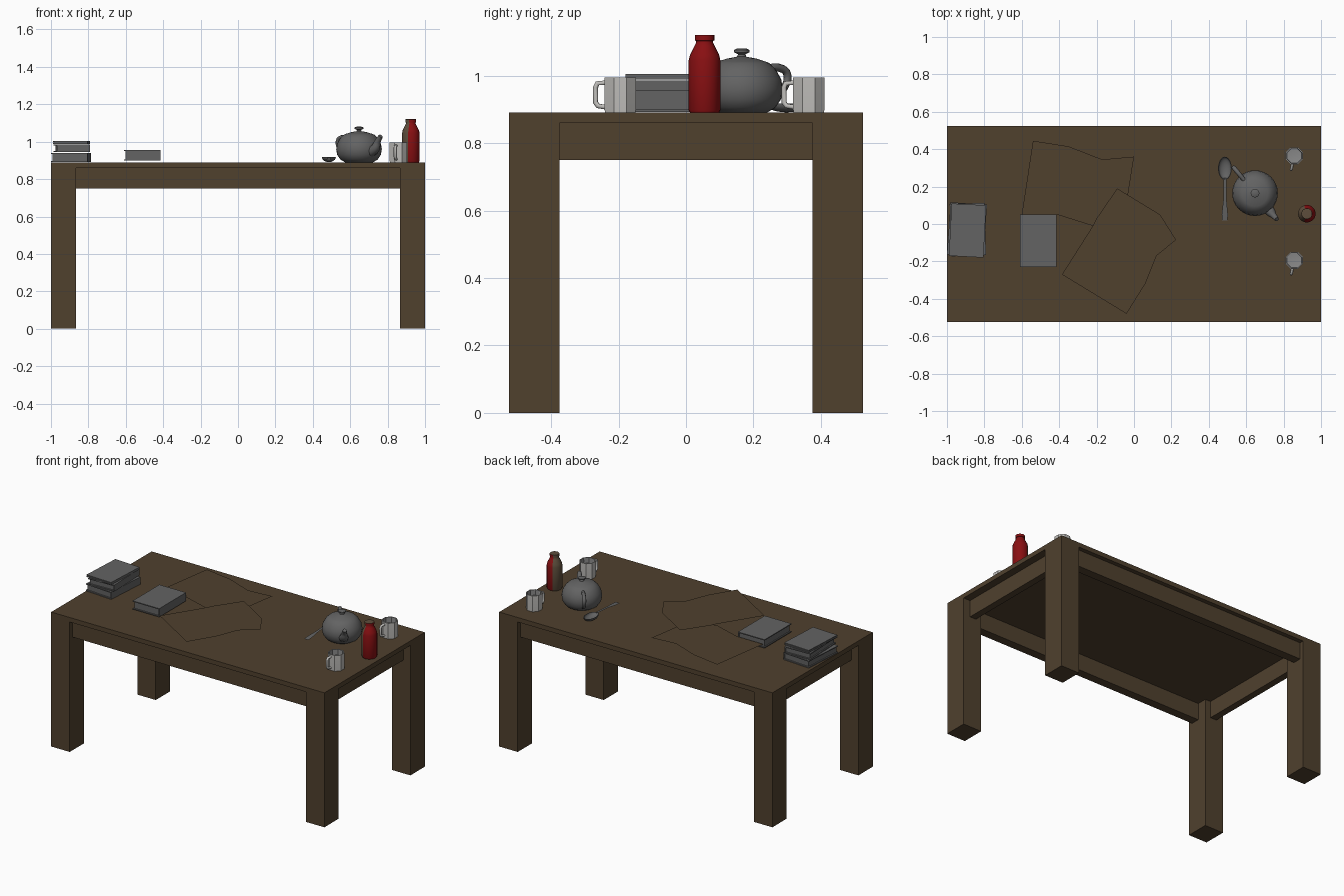
import bpy, bmesh, math
from mathutils import Vector, Matrix

if "Cube" in bpy.data.objects:
    bpy.data.objects.remove(bpy.data.objects["Cube"])


def material(name, rgb):
    m = bpy.data.materials.new(name)
    m.diffuse_color = (*rgb, 1)
    m.use_nodes = True
    m.node_tree.nodes["Principled BSDF"].inputs["Base Color"].default_value = m.diffuse_color
    return m


WOOD = material("dark_wood", (0.08, 0.052, 0.027))
GREY = material("mid_grey", (0.125, 0.125, 0.125))
WHITE = material("off_white", (0.52, 0.51, 0.49))
INNER = material("cup_inside_grey", (0.25, 0.25, 0.25))
RED = material("bottle_red", (0.25, 0.005, 0.006))
OLIVE = material("bottle_brown", (0.11, 0.075, 0.045))
TOP = 0.89


def finish(name, bm, *mats, smooth=None):
    bmesh.ops.recalc_face_normals(bm, faces=bm.faces)
    me = bpy.data.meshes.new(name)
    bm.to_mesh(me)
    bm.free()
    ob = bpy.data.objects.new(name, me)
    bpy.context.collection.objects.link(ob)
    for m in mats:
        me.materials.append(m)
    if smooth:
        bpy.ops.object.select_all(action='DESELECT')
        ob.select_set(True)
        bpy.context.view_layer.objects.active = ob
        bpy.ops.object.shade_smooth_by_angle(angle=math.radians(smooth))
    return ob


def add_box(bm, lo, hi):
    lo, hi = Vector(lo), Vector(hi)
    d = hi - lo
    bmesh.ops.create_cube(bm, size=1, matrix=Matrix.Translation((lo + hi) / 2) @ Matrix.Diagonal((*d, 1)))


def box(name, lo, hi, mat):
    bm = bmesh.new()
    add_box(bm, lo, hi)
    return finish(name, bm, mat)


def lathe(name, profile, x, y, sides, mats, smooth=40, rule=None, turn=0.0):
    """Spin (radius, z) points around a vertical axis at x, y."""
    bm = bmesh.new()
    rings = []
    for r, z in profile:
        if r == 0:
            rings.append([bm.verts.new((0, 0, z))] * sides)
        else:
            rings.append([bm.verts.new((r * math.cos(turn + math.tau * i / sides),
                                        r * math.sin(turn + math.tau * i / sides), z)) for i in range(sides)])
    for a, b in zip(rings, rings[1:]):
        for i in range(sides):
            j = (i + 1) % sides
            f = bm.faces.new(list(dict.fromkeys((a[i], a[j], b[j], b[i]))))
            if rule:
                f.material_index = rule(f.calc_center_median())
    ob = finish(name, bm, *mats, smooth=smooth)
    ob.location = (x, y, 0)
    return ob


def tube(name, pts, mat, res=2, spline_type='BEZIER'):
    """Round tube through (x, y, z, radius) points."""
    cu = bpy.data.curves.new(name, 'CURVE')
    cu.dimensions = '3D'
    cu.bevel_depth = 1
    cu.bevel_resolution = res
    cu.resolution_u = 5
    cu.use_fill_caps = True
    s = cu.splines.new(spline_type)
    target = s.bezier_points if spline_type == 'BEZIER' else s.points
    target.add(len(pts) - 1)
    for p, (x, y, z, r) in zip(target, pts):
        if spline_type == 'BEZIER':
            p.co = (x, y, z)
            p.handle_left_type = p.handle_right_type = 'AUTO'
        else:
            p.co = (x, y, z, 1)
        p.radius = r
    ob = bpy.data.objects.new(name, cu)
    bpy.context.collection.objects.link(ob)
    cu.materials.append(mat)
    return ob


# Table: top board, four legs flush with it, inset aprons
box("table_top", (-1, -0.525, 0.86), (1, 0.525, TOP), WOOD)
for sx, a in ((-1, "left"), (1, "right")):
    for sy, b in ((-1, "front"), (1, "back")):
        xs, ys = sorted((sx, sx * 0.865)), sorted((sy * 0.525, sy * 0.375))
        box(f"{b}_{a}_leg", (xs[0], ys[0], 0), (xs[1], ys[1], 0.86), WOOD)
    xs = sorted((sx * 0.95, sx * 0.905))
    box(f"{a}_apron", (xs[0], -0.376, 0.75), (xs[1], 0.376, 0.86), WOOD)
for sy, b in ((-1, "front"), (1, "back")):
    ys = sorted((sy * 0.497, sy * 0.44))
    box(f"{b}_apron", (-0.866, ys[0], 0.75), (0.866, ys[1], 0.86), WOOD)


# Books: two covers, a page block and a spine
def book(name, x, y, z, h, w=0.195, d=0.28, deg=0, spine=1):
    bm = bmesh.new()
    t = 0.006
    add_box(bm, (-w / 2, -d / 2, 0), (w / 2, d / 2, t))
    add_box(bm, (-w / 2, -d / 2, h - t), (w / 2, d / 2, h))
    xs = sorted((spine * w / 2, spine * (w / 2 - t)))
    add_box(bm, (xs[0], -d / 2, t), (xs[1], d / 2, h - t))
    xs = sorted((spine * (w / 2 - t), -spine * (w / 2 - 0.008)))
    add_box(bm, (xs[0], -d / 2 + 0.008, t), (xs[1], d / 2 - 0.008, h - t))
    ob = finish(name, bm, GREY)
    ob.location = (x, y, z)
    ob.rotation_euler.z = math.radians(deg)


book("single_book", -0.513, -0.09, 0.9, 0.056)
book("stack_book_bottom", -0.893, -0.03, 0.892, 0.048, deg=-4)
book("stack_book_middle", -0.888, -0.03, 0.944, 0.042, w=0.185, deg=2)
book("stack_book_top", -0.89, -0.035, 0.989, 0.016, w=0.185, deg=-3)


# Loose sheets hovering just over the table top
def sheet(name, outline, z):
    bm = bmesh.new()
    f = bm.faces.new([bm.verts.new((x, y, z)) for x, y in outline])
    bmesh.ops.solidify(bm, geom=[f], thickness=0.002)
    finish(name, bm, WOOD)


sheet("back_sheet", [(-0.54, 0.445), (-0.6, 0.05), (-0.41, 0.05), (-0.22, -0.01),
                     (-0.06, 0.02), (-0.03, 0.17), (0, 0.36), (-0.17, 0.345), (-0.35, 0.415)], 0.924)
sheet("front_sheet", [(-0.09, 0.19), (-0.2, 0.03), (-0.22, -0.01), (-0.385, -0.27), (-0.04, -0.48),
                      (0.06, -0.32), (0.12, -0.17), (0.225, -0.085), (0.14, 0.05)], 0.933)

# Teapot: lathed body with lid and knob, spout and handle
PX, PY = 0.647, 0.165
lathe("teapot_body", [(0, TOP), (0.075, TOP), (0.1, 0.905), (0.117, 0.93), (0.122, 0.96), (0.117, 0.99),
                      (0.1, 1.02), (0.082, 1.037), (0.07, 1.042), (0.045, 1.05), (0.014, 1.056), (0.011, 1.063),
                      (0.023, 1.069), (0.023, 1.076), (0.012, 1.081), (0, 1.081)], PX, PY, 32, [GREY])
D = Vector((0.64, -0.77))


def on_pot(rows):
    return [(PX + D.x * a, PY + D.y * a, z, r) for a, z, r in rows]


tube("teapot_spout", on_pot([(0.09, 0.945, 0.034), (0.135, 0.965, 0.025),
                             (0.155, 1.0, 0.017), (0.182, 1.03, 0.012)]), GREY)
tube("teapot_handle", on_pot([(-0.09, 1.02, 0.011), (-0.145, 1.023, 0.012), (-0.175, 1.005, 0.012),
                              (-0.165, 0.965, 0.011), (-0.115, 0.93, 0.01)]), GREY)

# Spoon: hollow bowl and a flat tapering handle
bm = bmesh.new()
bmesh.ops.create_uvsphere(bm, u_segments=20, v_segments=12, radius=1)
bmesh.ops.delete(bm, geom=[v for v in bm.verts if v.co.z > 0.01], context='VERTS')
bmesh.ops.transform(bm, matrix=Matrix.Diagonal((0.037, 0.062, 0.026, 1)), verts=bm.verts)
bmesh.ops.solidify(bm, geom=bm.faces[:], thickness=0.003)
spoon = finish("spoon_bowl", bm, GREY, smooth=50)
spoon.location = (0.486, 0.298, 0.917)
bm = bmesh.new()
f = bm.faces.new([bm.verts.new(p) for p in (
    (0.478, 0.245, 0.915), (0.494, 0.245, 0.915), (0.494, 0.14, 0.908), (0.502, 0.05, 0.9),
    (0.5, 0.02, 0.898), (0.471, 0.02, 0.898), (0.469, 0.05, 0.9), (0.479, 0.14, 0.908))])
bmesh.ops.solidify(bm, geom=[f], thickness=0.005)
finish("spoon_handle", bm, GREY)

# Mugs: eight-sided cups with square handles toward the front
for name, y in (("front_mug", -0.195), ("back_mug", 0.364)):
    lathe(name, [(0, TOP), (0.049, TOP), (0.05, 0.9), (0.05, 0.995), (0.044, 0.995), (0.042, 0.96), (0, 0.955)],
          0.857, y, 8, [WHITE, INNER], smooth=30, turn=math.pi / 8,
          rule=lambda c: 1 if c.z > 0.95 and math.hypot(c.x, c.y) < 0.043 else 0)
    tube(name + "_handle", [(0.847, y - 0.04, 0.979, 0.008), (0.842, y - 0.068, 0.977, 0.008),
                            (0.84, y - 0.073, 0.965, 0.008), (0.84, y - 0.073, 0.92, 0.008),
                            (0.842, y - 0.066, 0.91, 0.008), (0.847, y - 0.04, 0.906, 0.008)],
         WHITE, 1, 'POLY')

# Bottle: red on the right half, brown on the left half
lathe("bottle", [(0, TOP), (0.043, TOP), (0.047, 0.897), (0.047, 1.045), (0.043, 1.062), (0.03, 1.088),
                 (0.025, 1.098), (0.025, 1.103), (0.029, 1.104), (0.029, 1.12), (0, 1.121)],
      0.924, 0.055, 20, [RED, OLIVE], rule=lambda c: 0 if c.x > -0.008 and c.z < 1.12 else 1)
